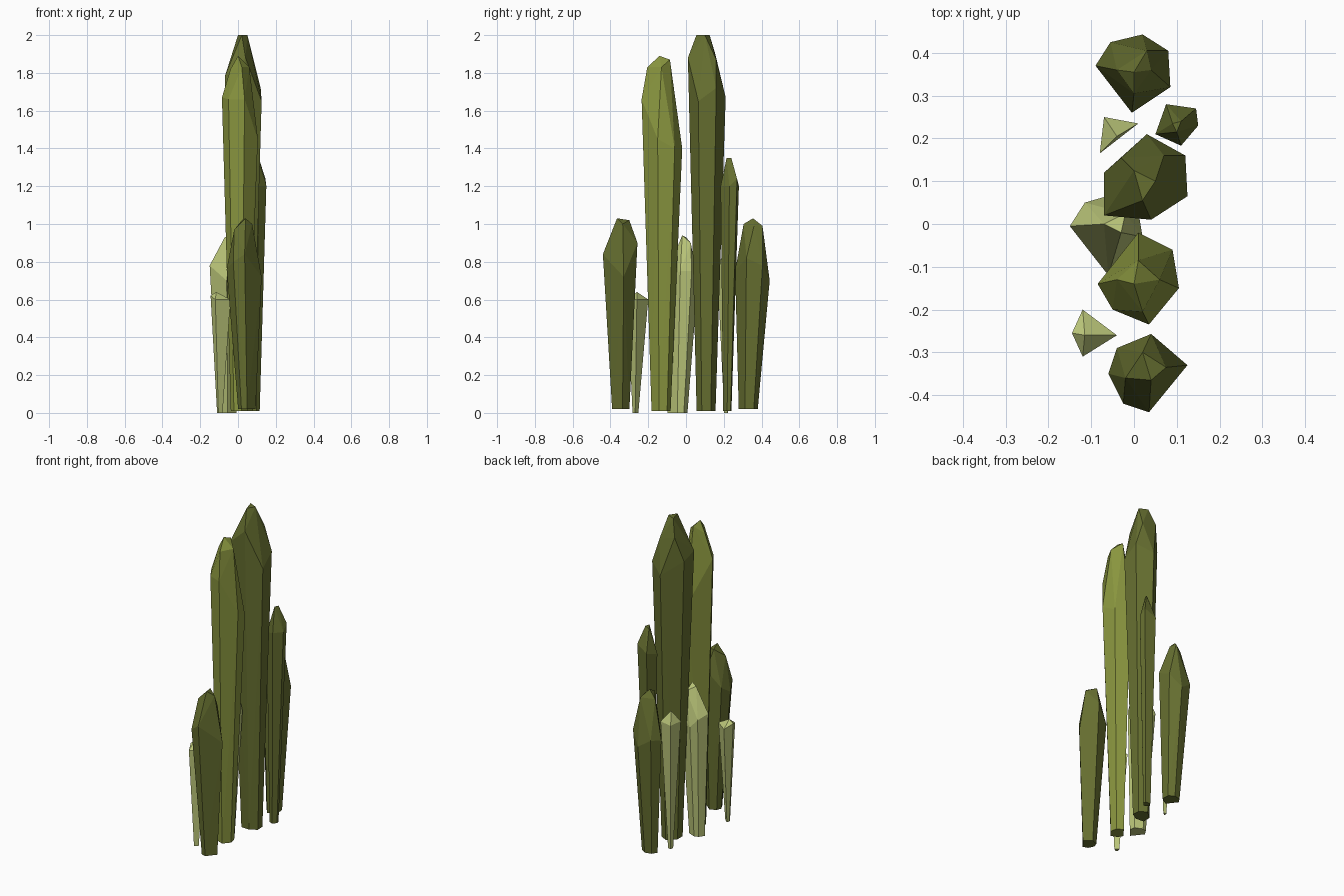
import bpy, bmesh


def material(name, rgb):
    m = bpy.data.materials.new(name)
    lin = [((c / 255 + 0.055) / 1.055) ** 2.4 for c in rgb]
    m.diffuse_color = (*lin, 1)
    return m


dark = material("dark_olive", (102, 111, 48))
mid = material("mid_olive", (138, 150, 63))
light = material("pale_green", (188, 199, 122))


def crystal(name, mat, shoulder, cap, base_z, base_scale, base_centre):
    """Faceted column: a small foot ring, a wide shoulder ring and a cap, skinned as a convex solid."""
    n = len(shoulder)
    cx = sum(p[0] for p in shoulder) / n
    cy = sum(p[1] for p in shoulder) / n
    bx, by = base_centre
    foot = [(bx + (x - cx) * base_scale, by + (y - cy) * base_scale, base_z)
            for x, y, z in shoulder]
    bm = bmesh.new()
    for p in foot + shoulder + cap:
        bm.verts.new(p)
    res = bmesh.ops.convex_hull(bm, input=bm.verts[:])
    junk = {v for v in res["geom_interior"] + res["geom_unused"]
            if isinstance(v, bmesh.types.BMVert)}
    bmesh.ops.delete(bm, geom=list(junk), context='VERTS')
    bmesh.ops.recalc_face_normals(bm, faces=bm.faces[:])
    me = bpy.data.meshes.new(name)
    bm.to_mesh(me)
    bm.free()
    me.materials.append(mat)
    ob = bpy.data.objects.new(name, me)
    bpy.context.collection.objects.link(ob)


# Two tall centre columns
crystal("tallest_column", dark,
        [(-.07, .12, 1.75), (.03, .21, 1.67), (.12, .16, 1.72),
         (.125, .065, 1.65), (.04, .01, 1.88), (-.07, .02, 1.78)],
        [(-.03, .155, 1.9), (0, .125, 2), (.05, .1, 2), (.02, .055, 2), (.07, .16, 1.87)],
        .01, .5, (.03, .1))
crystal("second_column", mid,
        [(.01, -.02, 1.4), (.09, -.06, 1.4), (.105, -.15, 1.45),
         (.035, -.235, 1.66), (-.05, -.2, 1.66), (-.085, -.14, 1.67)],
        [(0, -.14, 1.89), (.01, -.085, 1.87), (.06, -.13, 1.83),
         (.02, -.205, 1.83), (-.04, -.13, 1.82)],
        .01, .47, (.01, -.135))

# Medium columns at the ends, and the slim one beside the tallest
crystal("back_column", dark,
        [(-.09, .37, .74), (-.055, .425, .75), (.02, .443, .7),
         (.08, .405, .78), (.085, .32, .82), (-.005, .26, .75)],
        [(0, .355, 1.03), (.03, .405, .99), (-.04, .36, .98), (.04, .36, .99), (0, .305, 1)],
        .02, .55, (.01, .34))
crystal("front_column", dark,
        [(-.06, -.35, .76), (-.04, -.29, .8), (.04, -.257, .9),
         (.125, -.33, .72), (.035, -.44, .84), (-.025, -.42, .8)],
        [(.04, -.365, 1.03), (.02, -.3, 1.02), (.075, -.335, 1), (-.02, -.36, .97)],
        .02, .5, (.037, -.345))
crystal("slim_column", dark,
        [(.05, .21, 1.18), (.075, .28, 1.2), (.145, .27, 1.24),
         (.15, .23, 1.2), (.11, .183, 1.2)],
        [(.1, .215, 1.35), (.11, .24, 1.35), (.09, .235, 1.33)],
        .01, .45, (.095, .22))

# Pale columns on the left side
crystal("pale_column", light,
        [(-.15, -.005, .78), (-.115, .05, .75), (-.07, .063, .7),
         (.01, .03, .75), (.02, -.03, .75), (-.06, -.12, .7)],
        [(-.07, 0, .93), (-.03, -.02, .94), (-.02, .025, .9)],
        0, .58, (-.055, -.03))
crystal("pale_front_spike", light,
        [(-.12, -.2, .6), (-.04, -.26, .6), (-.12, -.31, .6), (-.145, -.255, .62)],
        [(-.115, -.26, .64)], 0, .28, (-.1, -.268))
crystal("pale_back_spike", light,
        [(-.07, .25, .78), (.01, .235, .78), (-.08, .165, .78)],
        [(-.04, .205, .85)], 0, .25, (-.045, .215))
